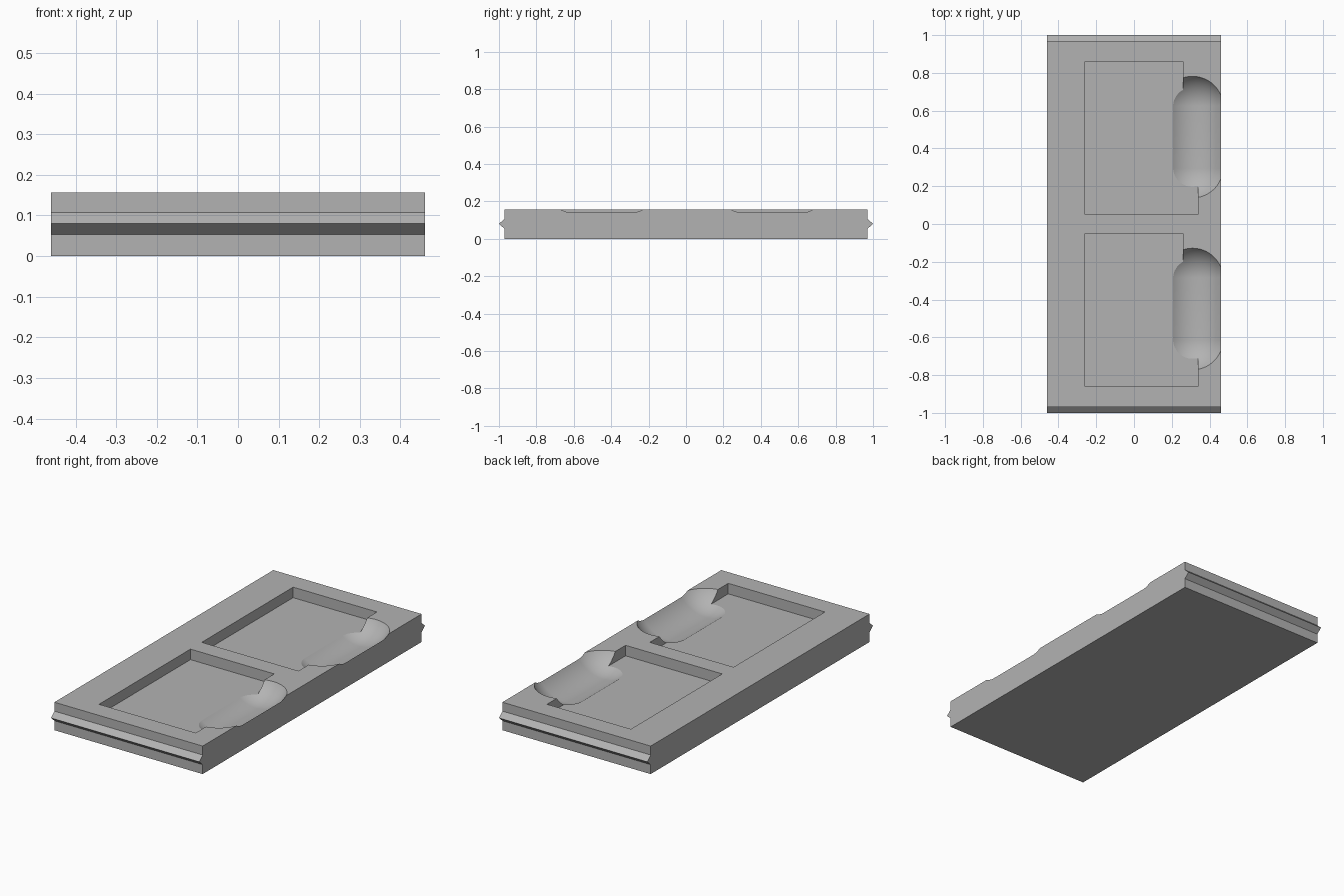
import bpy
import bmesh
from math import radians
from mathutils import Matrix

if "Cube" in bpy.data.objects:
    bpy.data.objects.remove(bpy.data.objects["Cube"], do_unlink=True)

HALF_WIDTH, HALF_LENGTH, HEIGHT = 0.46, 0.97, 0.157
POCKET_FLOOR = 0.098
SCOOP_RADIUS, SCOOP_X, SCOOP_Z, SCOOP_REACH = 0.191, 0.31, 0.2585, 0.16

grey = bpy.data.materials.new("light grey")
grey.use_nodes = True
colour = (0.45, 0.45, 0.45, 1)
grey.diffuse_color = colour
grey.node_tree.nodes["Principled BSDF"].inputs["Base Color"].default_value = colour


def to_object(name, bm):
    bmesh.ops.recalc_face_normals(bm, faces=bm.faces)
    mesh = bpy.data.meshes.new(name)
    bm.to_mesh(mesh)
    bm.free()
    mesh.materials.append(grey)
    obj = bpy.data.objects.new(name, mesh)
    bpy.context.collection.objects.link(obj)
    return obj


def prism(name, points, offset):
    """Extrude a closed outline along the offset."""
    bm = bmesh.new()
    face = bm.faces.new([bm.verts.new(p) for p in points])
    extruded = bmesh.ops.extrude_face_region(bm, geom=[face])["geom"]
    verts = [v for v in extruded if isinstance(v, bmesh.types.BMVert)]
    bmesh.ops.translate(bm, verts=verts, vec=offset)
    return to_object(name, bm)


def scoop(name, y):
    """Round-ended trough: a sphere stretched apart along y."""
    bm = bmesh.new()
    bmesh.ops.create_uvsphere(bm, u_segments=96, v_segments=49, radius=SCOOP_RADIUS,
                              matrix=Matrix.Rotation(radians(90), 4, "X"))
    for v in bm.verts:
        v.co.y += SCOOP_REACH if v.co.y > 0 else -SCOOP_REACH
    bmesh.ops.translate(bm, verts=bm.verts, vec=(SCOOP_X, y, SCOOP_Z))
    return to_object(name, bm)


def cut(target, cutter):
    cutter.hide_render = True
    mod = target.modifiers.new("cut", "BOOLEAN")
    mod.operation = "DIFFERENCE"
    mod.solver = "EXACT"
    mod.object = cutter
    bpy.context.view_layer.objects.active = target
    bpy.ops.object.modifier_apply(modifier=mod.name)
    bpy.data.objects.remove(cutter, do_unlink=True)


# Slab with a pointed tongue along each end
right_side = [(HALF_LENGTH, 0), (HALF_LENGTH, 0.053), (1, 0.08),
              (HALF_LENGTH, 0.107), (HALF_LENGTH, HEIGHT)]
outline = right_side + [(-y, z) for y, z in reversed(right_side)]
slab = prism("slab", [(-HALF_WIDTH, y, z) for y, z in outline], (2 * HALF_WIDTH, 0, 0))

# Two stepped pockets, each opened to the side by a rounded finger scoop
for label, low, high, middle in (("front", -0.86, -0.05, -0.45), ("back", 0.05, 0.86, 0.46)):
    corners = [(-0.26, low), (0.34, low), (0.34, middle),
               (0.26, middle), (0.26, high), (-0.26, high)]
    cut(slab, prism(label + "_pocket_cutter",
                    [(x, y, POCKET_FLOOR) for x, y in corners], (0, 0, 0.3)))
    cut(slab, scoop(label + "_scoop_cutter", middle))

# Smooth scoops with crisp edges elsewhere
bpy.ops.object.select_all(action="DESELECT")
slab.select_set(True)
bpy.context.view_layer.objects.active = slab
bpy.ops.object.shade_smooth_by_angle(angle=radians(28))
